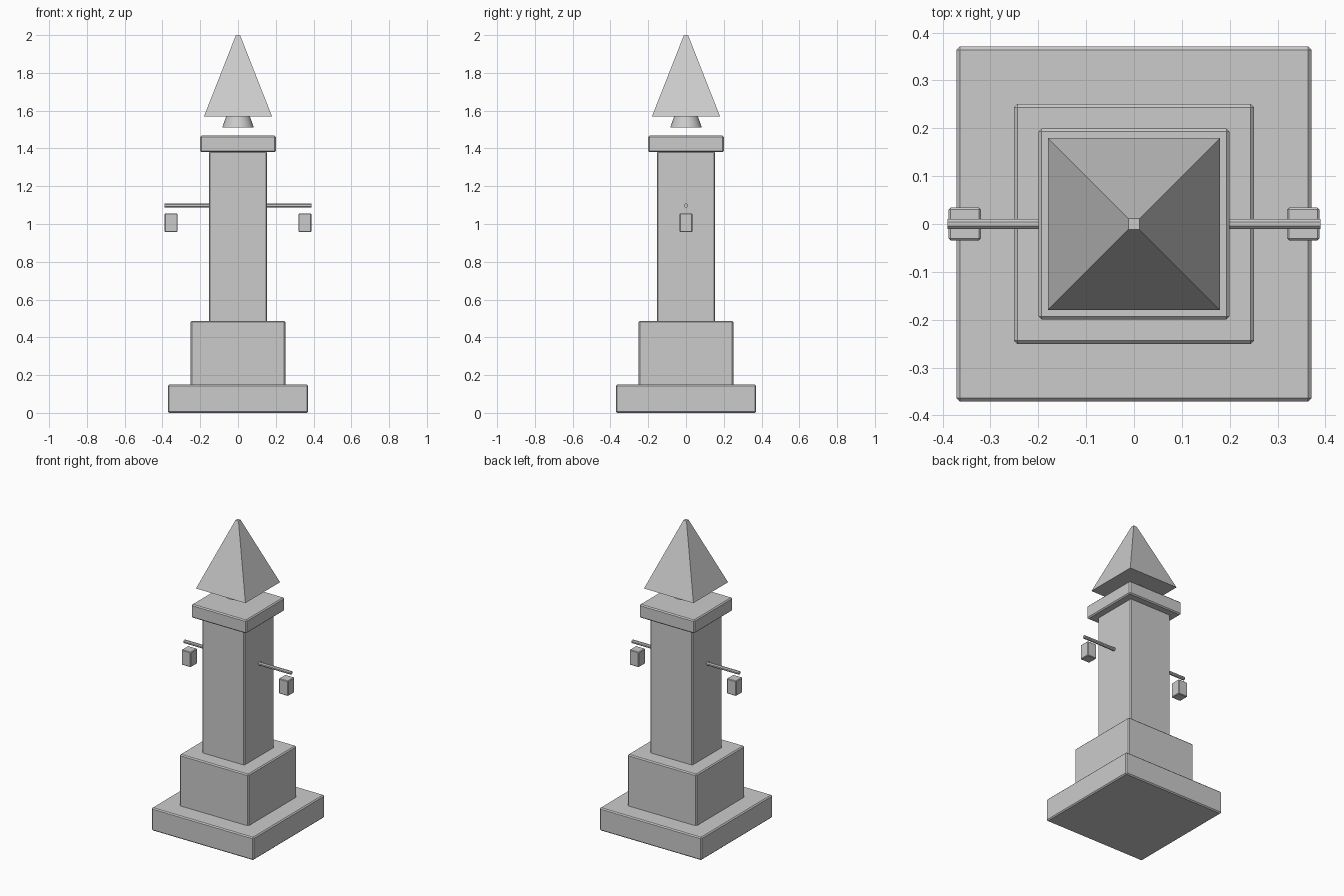
import bpy
import math

cube = bpy.data.objects.get("Cube")
if cube:
    bpy.data.objects.remove(cube, do_unlink=True)

stone = bpy.data.materials.new("grey stone")
stone.use_nodes = True
GREY = (0.6, 0.6, 0.6, 1)
stone.diffuse_color = GREY
stone.node_tree.nodes["Principled BSDF"].inputs["Base Color"].default_value = GREY


def finish(name):
    obj = bpy.context.object
    obj.name = name
    obj.data.materials.append(stone)
    return obj


def block(name, half, bottom, top, x=0, bevel=0.007):
    """Square block with chamfered edges."""
    bpy.ops.mesh.primitive_cube_add(size=1, location=(x, 0, (bottom + top) / 2))
    obj = finish(name)
    obj.scale = (2 * half, 2 * half, top - bottom)
    bpy.ops.object.transform_apply(location=False, rotation=False, scale=True)
    mod = obj.modifiers.new("chamfer", "BEVEL")
    mod.width = bevel
    mod.segments = 1


def taper(name, sides, r_bottom, r_top, bottom, top, turn=0):
    """Upright tapered solid."""
    bpy.ops.mesh.primitive_cone_add(
        vertices=sides, radius1=r_bottom, radius2=r_top, depth=top - bottom,
        location=(0, 0, (bottom + top) / 2), rotation=(0, 0, turn))
    return finish(name)


# Stacked square column
block("base", 0.371, 0, 0.15)
block("plinth", 0.251, 0.143, 0.487)
block("shaft", 0.154, 0.48, 1.385)
block("cap", 0.2, 1.38, 1.468)

# Round neck and pyramid roof floating above the cap
taper("neck", 32, 0.084, 0.062, 1.51, 1.572)
bpy.ops.object.shade_smooth_by_angle()
taper("roof", 4, 0.18 * math.sqrt(2), 0.011 * math.sqrt(2), 1.57, 2, math.pi / 4)

# Side arms with hanging lanterns
for side, sign in (("left", 1), ("right", -1)):
    bpy.ops.mesh.primitive_cylinder_add(
        vertices=8, radius=0.0112, depth=0.25,
        location=(sign * 0.265, 0, 1.098),
        rotation=(math.pi / 8, math.pi / 2, 0))
    arm = finish(side + "_arm")
    arm.rotation_euler = (0, math.pi / 2, 0)
    for v in arm.data.vertices:
        # turn the octagon so that flats face up and sideways
        a = math.atan2(v.co.y, v.co.x) + math.pi / 8
        r = math.hypot(v.co.x, v.co.y)
        v.co.x, v.co.y = r * math.cos(a), r * math.sin(a)
    block(side + "_lantern", 0.034, 0.957, 1.056, x=sign * 0.354, bevel=0.004)
